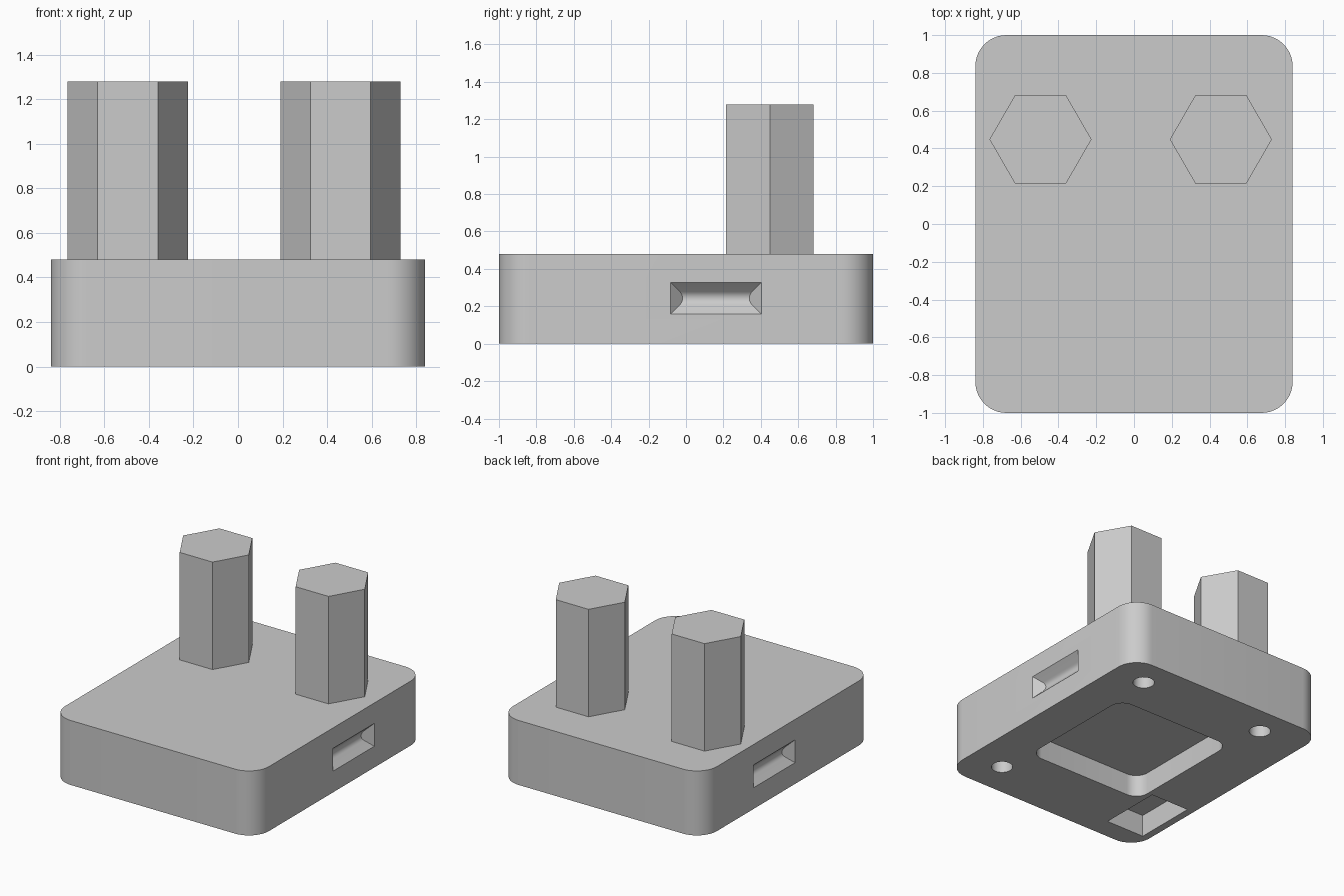
import bpy, bmesh, math

if "Cube" in bpy.data.objects:
    bpy.data.objects.remove(bpy.data.objects["Cube"])

grey = bpy.data.materials.new("light grey")
grey.diffuse_color = (0.6, 0.6, 0.6, 1)
grey.use_nodes = True
grey.node_tree.nodes["Principled BSDF"].inputs["Base Color"].default_value = grey.diffuse_color


def make_prism(name, outline, z0, z1):
    """Extrude a flat xy outline from z0 to z1."""
    bm = bmesh.new()
    face = bm.faces.new([bm.verts.new((x, y, z0)) for x, y in outline])
    grown = bmesh.ops.extrude_face_region(bm, geom=[face])
    bmesh.ops.translate(bm, vec=(0, 0, z1 - z0),
                        verts=[v for v in grown["geom"] if isinstance(v, bmesh.types.BMVert)])
    return finish(name, bm)


def finish(name, bm):
    bmesh.ops.recalc_face_normals(bm, faces=bm.faces)
    mesh = bpy.data.meshes.new(name)
    bm.to_mesh(mesh)
    bm.free()
    mesh.materials.append(grey)
    obj = bpy.data.objects.new(name, mesh)
    bpy.context.collection.objects.link(obj)
    return obj


def ring(cx, cy, r, n):
    return [(cx + r * math.cos(2 * math.pi * i / n), cy + r * math.sin(2 * math.pi * i / n))
            for i in range(n)]


def rounded_rect(cx, cy, hx, hy, r, steps=12):
    pts = []
    for k, (sx, sy) in enumerate([(1, 1), (-1, 1), (-1, -1), (1, -1)]):
        for i in range(steps + 1):
            a = math.pi / 2 * (k + i / steps)
            pts.append((cx + sx * (hx - r) + r * math.cos(a), cy + sy * (hy - r) + r * math.sin(a)))
    return pts


def side_notch_cutter(side):
    """Trough with 45 degree walls, mitred ends and a rounded floor."""
    apex, r = 0.085, 0.05
    profile = [(-0.115, -0.03)]
    centre = apex - r * math.sqrt(2)
    for i in range(9):
        a = math.pi / 4 * (i / 4 - 1)
        profile.append((r * math.sin(a), centre + r * math.cos(a)))
    profile.append((0.115, -0.03))
    bm = bmesh.new()
    ends = [[bm.verts.new((side * (0.84 - d), 0.16 + s * (0.243 - d), 0.243 + z))
             for z, d in profile] for s in (-1, 1)]
    for end in ends:
        bm.faces.new(end)
    for i in range(len(profile)):
        j = (i + 1) % len(profile)
        bm.faces.new([ends[0][i], ends[0][j], ends[1][j], ends[1][i]])
    return finish("notch_cutter", bm)


# Body block with rounded vertical corners
body = make_prism("body", rounded_rect(0, 0, 0.84, 1.0, 0.165), 0, 0.48)

# Underside recesses: centre pocket, corner pocket, screw holes; grip notches on both sides
depth = 0.164
cutters = [
    make_prism("pocket_cutter", rounded_rect(0.05, 0.01, 0.483, 0.483, 0.1), -0.1, depth),
    make_prism("corner_cutter", [(-0.785, -0.842), (-0.47, -0.842), (-0.47, -0.365), (-0.785, -0.365)],
               -0.1, depth),
    side_notch_cutter(1),
    side_notch_cutter(-1),
]
for x, y in [(0.568, 0.78), (-0.475, 0.78), (0.568, -0.735)]:
    cutters.append(make_prism("hole_cutter", ring(x, y, 0.074, 32), -0.1, depth))

bpy.context.view_layer.objects.active = body
for cutter in cutters:
    mod = body.modifiers.new("cut", 'BOOLEAN')
    mod.operation, mod.solver, mod.object = 'DIFFERENCE', 'EXACT', cutter
    bpy.ops.object.modifier_apply(modifier=mod.name)
    bpy.data.objects.remove(cutter)

body.select_set(True)
bpy.ops.object.shade_smooth_by_angle(angle=math.radians(30))

# Two hexagonal posts at the back
for name, x in (("left_post", -0.495), ("right_post", 0.46)):
    make_prism(name, ring(x, 0.448, 0.27, 6), 0.48, 1.28)
